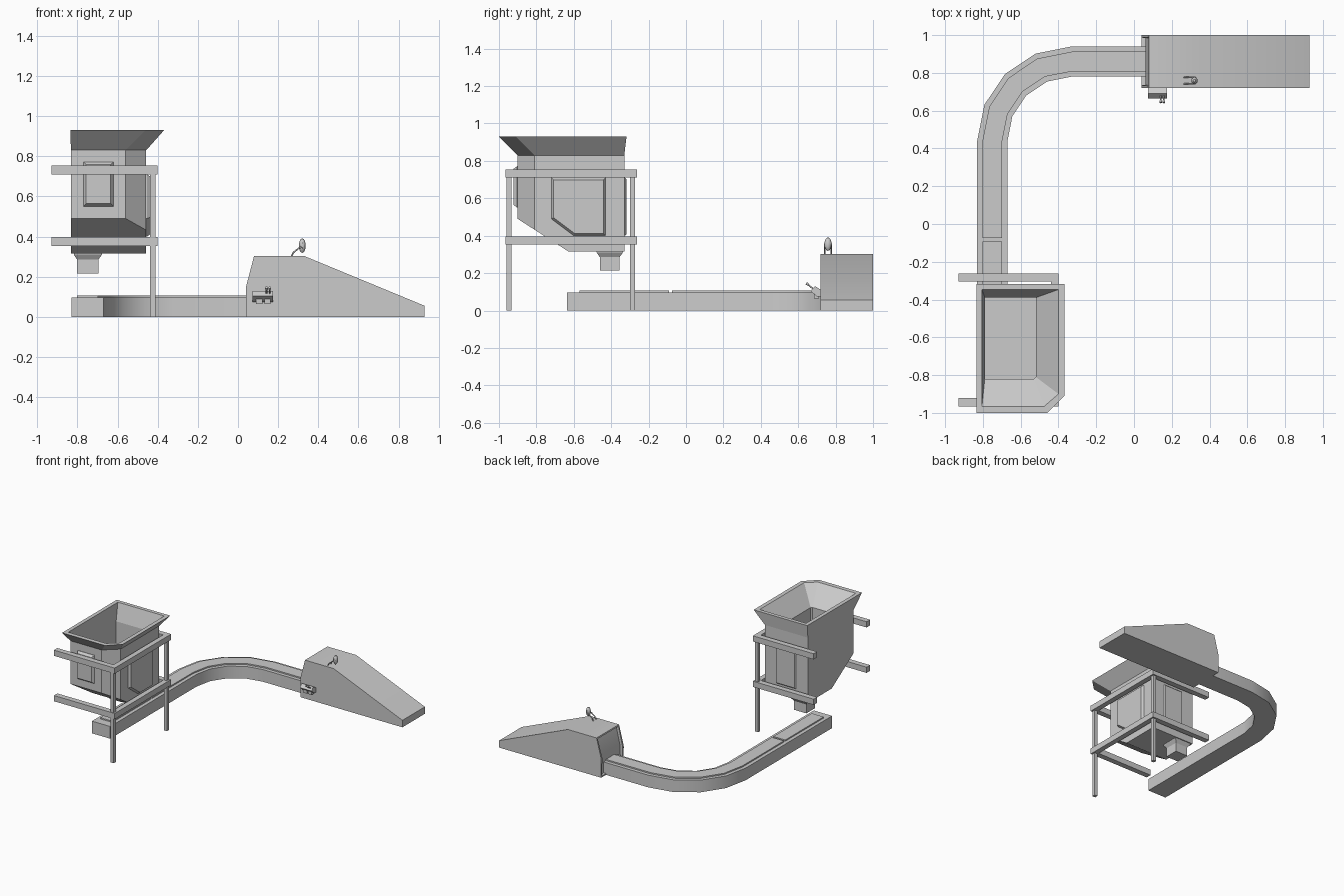
import bpy, bmesh, math
from mathutils import Vector

if "Cube" in bpy.data.objects:
    bpy.data.objects.remove(bpy.data.objects["Cube"])


def finish(bm, name, smooth=False):
    bmesh.ops.recalc_face_normals(bm, faces=bm.faces)
    me = bpy.data.meshes.new(name)
    bm.to_mesh(me)
    bm.free()
    ob = bpy.data.objects.new(name, me)
    bpy.context.collection.objects.link(ob)
    if smooth:
        bpy.ops.object.select_all(action='DESELECT')
        bpy.context.view_layer.objects.active = ob
        ob.select_set(True)
        bpy.ops.object.shade_smooth_by_angle(angle=math.radians(30))
    return ob


def loft(rings):
    """Closed solid through rings that share a vertex count."""
    bm = bmesh.new()
    vs = [[bm.verts.new(p) for p in r] for r in rings]
    n = len(rings[0])
    for a, b in zip(vs, vs[1:]):
        for i in range(n):
            bm.faces.new((a[i], a[(i + 1) % n], b[(i + 1) % n], b[i]))
    bm.faces.new(vs[0])
    bm.faces.new(vs[-1])
    bmesh.ops.recalc_face_normals(bm, faces=bm.faces)
    return bm


def prism(pts, axis, lo, hi):
    """Extrude a 2D outline along one axis."""
    def at(d):
        return [{'x': (d, a, b), 'y': (a, d, b), 'z': (a, b, d)}[axis] for a, b in pts]
    return loft([at(lo), at(hi)])


def rect(x0, x1, y0, y1):
    return [(x0, y0), (x1, y0), (x1, y1), (x0, y1)]


def box(name, x0, x1, y0, y1, z0, z1):
    return finish(prism(rect(x0, x1, y0, y1), 'z', z0, z1), name)


def plate(name, pts, axis, wall, direction, depth, taper):
    """Hatch plate with chamfered edges standing out from a wall."""
    lo, hi = sorted((wall - direction * 0.01, wall + direction * 0.003))
    bm = prism(pts, axis, lo, hi)
    d = Vector([direction * (c == axis) for c in 'xyz'])
    faces = [f for f in bm.faces if f.normal.dot(d) > 0.9]
    bmesh.ops.inset_region(bm, faces=faces, thickness=taper, depth=depth, use_even_offset=True)
    finish(bm, name)


def tube(name, pts, r, sides=8):
    cu = bpy.data.curves.new(name, 'CURVE')
    cu.dimensions = '3D'
    cu.bevel_depth = r
    cu.bevel_resolution = sides // 4
    cu.use_fill_caps = True
    sp = cu.splines.new('POLY')
    sp.points.add(len(pts) - 1)
    for p, c in zip(sp.points, pts):
        p.co = (*c, 1)
    ob = bpy.data.objects.new(name, cu)
    bpy.context.collection.objects.link(ob)


# Conveyor trough and belts: sections swept round a four-step bend
ARC = [(-0.33 + 0.42 * math.cos(math.radians(a)), 0.44 + 0.42 * math.sin(math.radians(a)), a)
       for a in (180, 157.5, 135, 112.5, 90)]


def sweep(name, stations, half, z0, z1):
    rings = []
    for x, y, a in stations:
        c, s = math.cos(math.radians(a)), math.sin(math.radians(a))
        rings.append([(x + c * w, y + s * w, z) for w, z in
                      ((-half, z0), (half, z0), (half, z1), (-half, z1))])
    finish(loft(rings), name, True)


sweep('conveyor_trough', [(-0.75, -0.635, 180)] + ARC + [(0.075, 0.86, 90)], 0.08, 0, 0.096)
sweep('curved_belt', [(-0.75, -0.075, 180)] + ARC + [(0.075, 0.86, 90)], 0.052, 0.09, 0.106)
sweep('straight_belt', [(-0.75, -0.57, 180), (-0.75, -0.092, 180)], 0.052, 0.09, 0.106)

# Sloped housing with recessed entry end
profile = [(0.04, 0), (0.93, 0), (0.93, 0.055), (0.33, 0.303), (0.08, 0.303), (0.04, 0.15)]
bm = prism(profile, 'y', 0.72, 1.0)
ends = [f for f in bm.faces if f.normal.x < -0.9]
bmesh.ops.inset_region(bm, faces=ends, thickness=0.015, depth=0)
bmesh.ops.inset_region(bm, faces=ends, thickness=0.001, depth=-0.02)
finish(bm, 'sloped_housing', True)


# Hopper: five-sided rings from the base up over the rim and down the throat
def ring(x0, x1, y0, y1, cx, cy, z):
    return [(x0, y0, z), (cx, y0, z), (x1, cy, z), (x1, y1, z), (x0, y1, z)]


bm = loft([
    ring(-0.832, -0.457, -0.90, -0.33, -0.56, -0.81, 0.315),
    ring(-0.832, -0.457, -0.90, -0.33, -0.56, -0.81, 0.83),
    ring(-0.835, -0.368, -1.0, -0.318, -0.46, -0.91, 0.93),
    ring(-0.805, -0.40, -0.965, -0.347, -0.475, -0.90, 0.93),
    ring(-0.79, -0.52, -0.82, -0.39, -0.53, -0.81, 0.80),
    ring(-0.79, -0.52, -0.82, -0.39, -0.53, -0.81, 0.50)])
cut = bmesh.ops.bisect_plane(bm, geom=bm.verts[:] + bm.edges[:] + bm.faces[:],
                             plane_co=(0, -0.90, 0.49), plane_no=(0, -0.18, -0.28),
                             clear_outer=True)
bmesh.ops.holes_fill(bm, edges=[e for e in bm.edges if e.is_boundary])
finish(bm, 'hopper')

# Hopper hatches
plate('front_hatch', rect(-0.77, -0.62, 0.55, 0.772), 'y', -0.90, -1, 0.018, 0.014)
plate('side_hatch', [(-0.72, 0.71), (-0.72, 0.49), (-0.60, 0.40), (-0.43, 0.40), (-0.43, 0.71)],
      'x', -0.457, 1, 0.018, 0.012)
plate('back_hatch', rect(-0.73, -0.56, 0.40, 0.71), 'y', -0.33, 1, 0.008, 0.008)

# Outlet spout over the belt
spout = [(0.07, 0.315), (0.07, 0.31), (0.053, 0.285), (0.053, 0.215)]
finish(loft([[(-0.748 + sx * h, -0.408 + sy * h, z) for sx, sy in rect(-1, 1, -1, 1)]
             for h, z in spout]), 'outlet_spout')

# Support frame
for label, z0, z1 in (('lower', 0.352, 0.397), ('upper', 0.71, 0.755)):
    box(label + '_front_rail', -0.93, -0.40, -0.965, -0.922, z0, z1)
    box(label + '_back_rail', -0.93, -0.40, -0.305, -0.262, z0, z1)
    box(label + '_side_rail', -0.44, -0.40, -0.922, -0.305, z0, z1)
for label, y in (('front', -0.947), ('back', -0.286)):
    box(label + '_leg', -0.438, -0.412, y - 0.013, y + 0.013, 0, 0.73)

# Lamp on a bent bracket on top of the housing
for y in (0.742, 0.776):
    tube('lamp_bracket', [(0.265, y, 0.30), (0.275, y, 0.32), (0.30, y, 0.34), (0.32, y, 0.352)], 0.004)
bm = bmesh.new()
bmesh.ops.create_uvsphere(bm, u_segments=12, v_segments=8, radius=1)
bmesh.ops.scale(bm, vec=(0.017, 0.019, 0.036), verts=bm.verts)
bmesh.ops.translate(bm, vec=(0.32, 0.759, 0.355), verts=bm.verts)
finish(bm, 'lamp_head', True)
tube('lamp_pivot', [(0.32, 0.738, 0.352), (0.32, 0.78, 0.352)], 0.005)

# Tilted control box with feet and levers on the front of the housing
finish(prism([(0.722, 0.075), (0.70, 0.075), (0.665, 0.105), (0.69, 0.13), (0.722, 0.11)],
             'x', 0.073, 0.175), 'control_box')
for x in (0.105, 0.147):
    box('control_foot', x - 0.016, x + 0.016, 0.685, 0.71, 0.063, 0.09)
for x in (0.142, 0.158):
    tube('control_lever', [(x, 0.685, 0.112), (x, 0.648, 0.142)], 0.004)
    tube('lever_knob', [(x, 0.652, 0.139), (x, 0.643, 0.146)], 0.007)
